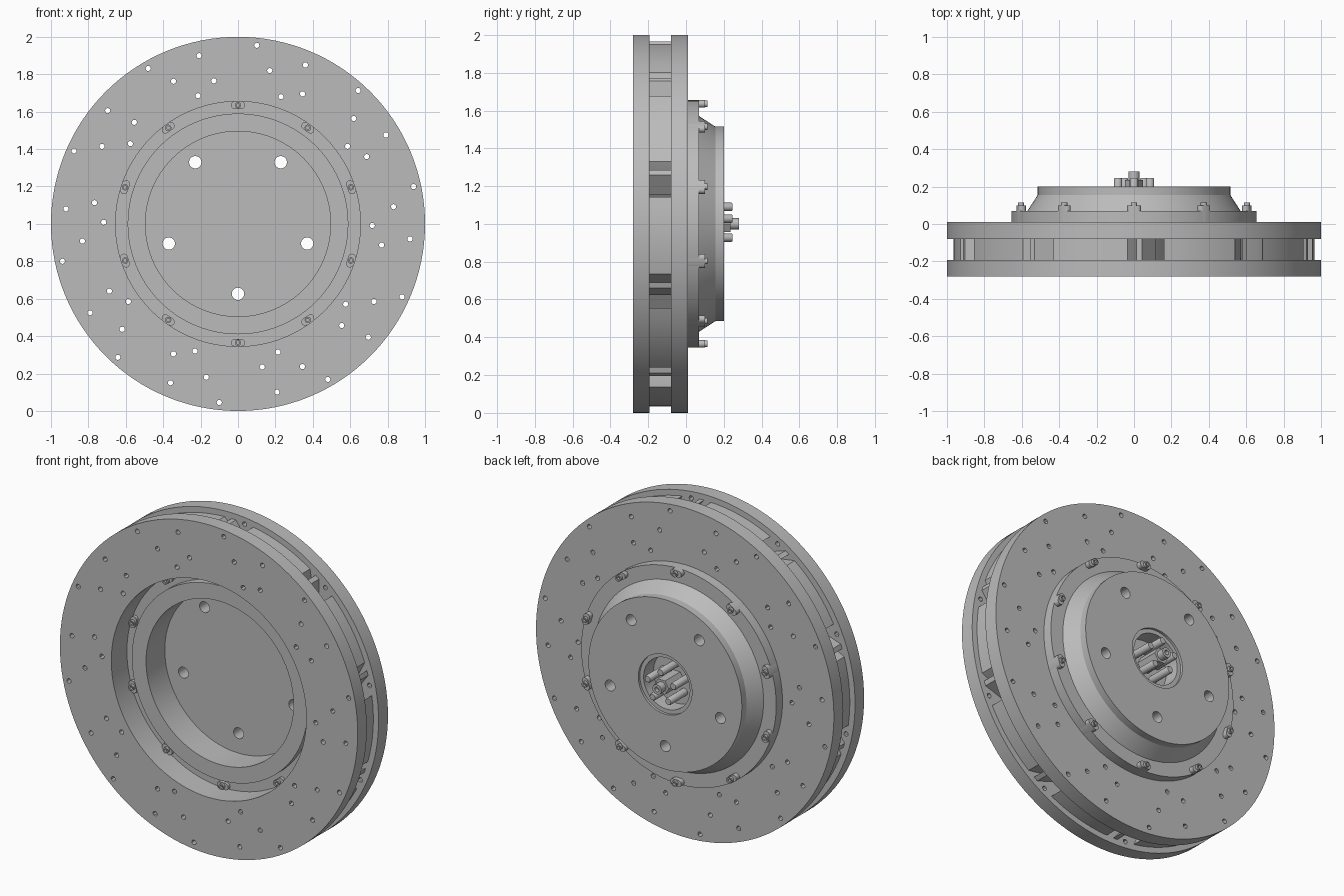
import bpy, bmesh
from math import sin, cos, pi, radians
from mathutils import Matrix

cube = bpy.data.objects.get("Cube")
if cube:
    bpy.data.objects.remove(cube, do_unlink=True)

steel = bpy.data.materials.new("steel_grey")
steel.use_nodes = True
steel.diffuse_color = (0.5, 0.5, 0.5, 1)
steel.node_tree.nodes["Principled BSDF"].inputs["Base Color"].default_value = (0.5, 0.5, 0.5, 1)

# Drawing plane to the upright plane: the local height runs along y
UPRIGHT = Matrix(((1, 0, 0, 0), (0, 0, 1, 0), (0, 1, 0, 1), (0, 0, 0, 1)))


def polar(r, deg):
    return r * cos(radians(deg)), r * sin(radians(deg))


def circle(r, cx=0, cy=0, n=24):
    return [(cx + r * cos(2 * pi * i / n), cy + r * sin(2 * pi * i / n)) for i in range(n)]


def finish(name, mesh, smooth=True):
    bm = bmesh.new()
    bm.from_mesh(mesh)
    bmesh.ops.remove_doubles(bm, verts=bm.verts, dist=1e-5)
    bmesh.ops.transform(bm, matrix=UPRIGHT, verts=bm.verts)
    bmesh.ops.recalc_face_normals(bm, faces=bm.faces)
    bm.to_mesh(mesh)
    bm.free()
    mesh.materials.clear()
    mesh.materials.append(steel)
    obj = bpy.data.objects.new(name, mesh)
    bpy.context.collection.objects.link(obj)
    if smooth:
        shade(obj)
    return obj


def shade(obj):
    bpy.ops.object.select_all(action="DESELECT")
    obj.select_set(True)
    bpy.context.view_layer.objects.active = obj
    bpy.ops.object.shade_smooth_by_angle(angle=radians(30))


def plate(name, outlines, y0, y1):
    """Flat plate from an outline and its holes, between two depths."""
    curve = bpy.data.curves.new(name, "CURVE")
    curve.dimensions = "2D"
    curve.fill_mode = "BOTH"
    curve.extrude = (y1 - y0) / 2
    for pts in outlines:
        spline = curve.splines.new("POLY")
        spline.points.add(len(pts) - 1)
        for p, (x, y) in zip(spline.points, pts):
            p.co = (x, y, 0, 1)
        spline.use_cyclic_u = True
    helper = bpy.data.objects.new(name + "_curve", curve)
    bpy.context.collection.objects.link(helper)
    deps = bpy.context.evaluated_depsgraph_get()
    mesh = bpy.data.meshes.new_from_object(helper.evaluated_get(deps))
    bpy.data.objects.remove(helper, do_unlink=True)
    bpy.data.curves.remove(curve)
    mesh.transform(Matrix.Translation((0, 0, (y0 + y1) / 2)))
    return finish(name, mesh)


def lathe(name, profile, cx=0, cy=0, steps=24, closed=False):
    """Turn (radius, depth) points about the wheel axis direction."""
    bm = bmesh.new()
    verts = [bm.verts.new((r, 0, y)) for r, y in profile]
    pairs = list(zip(verts, verts[1:]))
    if closed:
        pairs.append((verts[-1], verts[0]))
    edges = [bm.edges.new(p) for p in pairs]
    bmesh.ops.spin(bm, geom=verts + edges, axis=(0, 0, 1), cent=(0, 0, 0),
                   angle=2 * pi, steps=steps, use_merge=True)
    bmesh.ops.remove_doubles(bm, verts=bm.verts, dist=1e-5)
    bmesh.ops.translate(bm, vec=(cx, cy, 0), verts=bm.verts)
    mesh = bpy.data.meshes.new(name)
    bm.to_mesh(mesh)
    bm.free()
    return finish(name, mesh)


BORE = 0.655
GROUPS = range(0, 360, 36)

# Drill pattern: one row over each vent, one row through the solid core
vent_row = [(0.96, 84), (0.837, 78.3), (0.718, 71.3)]
core_row = [(0.923, 67), (0.776, 63.6)]


def drilled(rows):
    return [circle(0.014, *polar(r, a + g), n=12) for g in GROUPS for r, a in rows]


# Friction plates
for name, y0, y1 in (("front_friction_ring", -0.28, -0.193), ("rear_friction_ring", -0.08, 0.01)):
    plate(name, [circle(1, n=128), circle(BORE, n=96)] + drilled(vent_row + core_row), y0, y1)

# Vented core: solid arcs parted by slanted slots
outline = []
for g in GROUPS:
    outline += [polar(r, a + g) for r, a in ((0.965, 80.5), (0.837, 74), (0.69, 66.5),
                                             (0.69, 75), (0.837, 83), (0.965, 92))]
    outline += [polar(0.965, 92 + g + k * 24.5 / 8) for k in range(1, 8)]
plate("vented_core", [outline, circle(BORE, n=96)] + drilled(core_row), -0.193, -0.08)

# Slim vane standing in each slot
for g in GROUPS:
    fin = [(0.965, 87.5), (0.87, 82.3), (0.87, 83.3), (0.965, 89.2)]
    plate("slot_vane", [[polar(r, a + g) for r, a in fin]], -0.193, -0.08)

# Centre hat with front cavity, bolting flange and rear pocket
hat = lathe("centre_hat", [
    (0, 0.005), (0.495, 0.005), (0.495, -0.175), (0.59, -0.175), (0.59, -0.13),
    (BORE, -0.13), (BORE, 0.07), (0.57, 0.07), (0.515, 0.155), (0.515, 0.2),
    (0.18, 0.2), (0.18, 0.185), (0.155, 0.185), (0.155, 0.09), (0, 0.09)], steps=96)

# Wheel stud holes through the hat
for k in range(5):
    x, y = polar(0.389, 54 + 72 * k)
    cutter = lathe("hole_cutter", [(0, -0.1), (0.033, -0.1), (0.033, 0.3), (0, 0.3)], x, y + 0.015)
    cutter.hide_render = True
    cut = hat.modifiers.new("hole", "BOOLEAN")
    cut.operation = "DIFFERENCE"
    cut.solver = "EXACT"
    cut.object = cutter
    bpy.context.view_layer.objects.active = hat
    bpy.ops.object.modifier_apply(modifier=cut.name)
    bpy.data.objects.remove(cutter, do_unlink=True)
shade(hat)

# Floating bobbins with socket bolts
for k in range(10):
    a = 90 + 36 * k
    ca, sa = polar(1, a)
    slot = []
    for side in (1, -1):
        for j in range(9):
            u, v = polar(0.02, -90 + j * 22.5)
            u = side * (u + 0.018)
            v = side * v + 0.635
            slot.append((v * ca - u * sa, v * sa + u * ca))
    plate("bobbin", [slot], -0.148, 0.1)
    lathe("bobbin_bolt", [(0, 0.095), (0.009, 0.095), (0.009, 0.115), (0.017, 0.115),
                          (0.017, -0.163), (0.009, -0.163), (0.009, -0.143), (0, -0.143)],
          *polar(0.635, a), steps=18)

# Hub pins around the central bolt
for k in range(5):
    lathe("hub_pin", [(0, 0.08), (0.022, 0.08), (0.022, 0.24), (0.018, 0.247), (0, 0.247)],
          *polar(0.09, 90 + 72 * k))
lathe("hub_nut", [(0, 0.08), (0.048, 0.08), (0.048, 0.235), (0, 0.235)], steps=6)
lathe("hub_bolt", [(0, 0.2), (0.03, 0.2), (0.03, 0.28), (0.014, 0.28), (0.014, 0.255), (0, 0.255)])
